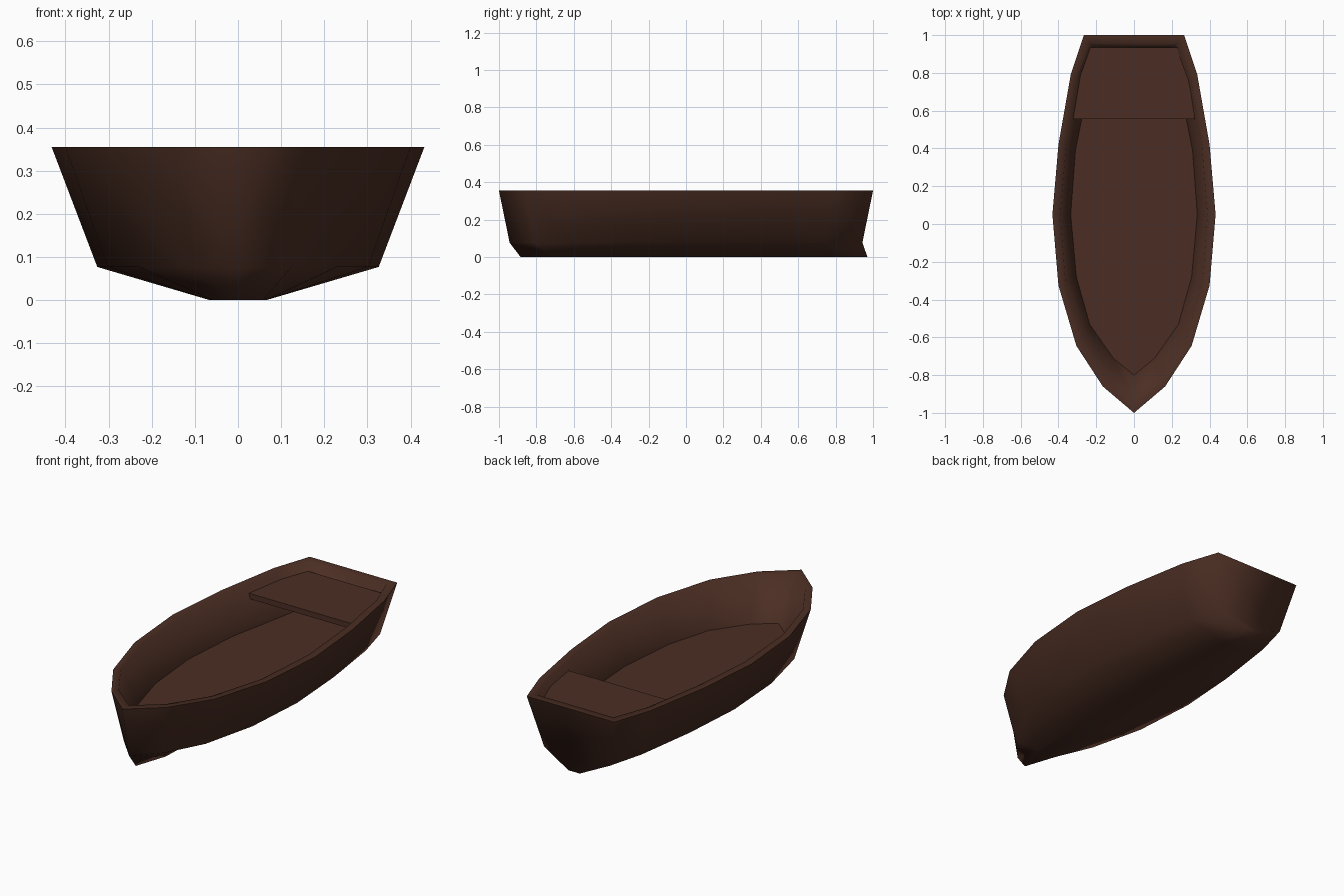
import bpy, bmesh

if "Cube" in bpy.data.objects:
    bpy.data.objects.remove(bpy.data.objects["Cube"])

wood = bpy.data.materials.new("dark brown wood")
wood.diffuse_color = (0.070, 0.027, 0.017, 1)
wood.use_nodes = True
wood.node_tree.nodes["Principled BSDF"].inputs["Base Color"].default_value = wood.diffuse_color


def mirrored(half):
    """Stern-to-bow half outline -> full closed outline, symmetric in x."""
    return half + [(-x, y) for x, y in reversed(half) if x > 0]


def loft(name, rings, sharp_rings, smooth=True):
    """Skin a stack of (outline, z) rings and cap both ends."""
    bm = bmesh.new()
    loops = [[bm.verts.new((x, y, z)) for x, y in pts] for pts, z in rings]
    n = len(loops[0])
    for a, b in zip(loops, loops[1:]):
        for i in range(n):
            j = (i + 1) % n
            bm.faces.new((a[i], a[j], b[j], b[i]))
    bm.faces.new(loops[0])
    bm.faces.new(loops[-1])
    bmesh.ops.recalc_face_normals(bm, faces=bm.faces[:])
    for f in bm.faces:
        f.smooth = smooth
    for r in sharp_rings:
        for i in range(n):
            bm.edges.get((loops[r][i], loops[r][(i + 1) % n])).smooth = False
    mesh = bpy.data.meshes.new(name)
    bm.to_mesh(mesh)
    bm.free()
    mesh.materials.append(wood)
    obj = bpy.data.objects.new(name, mesh)
    bpy.context.collection.objects.link(obj)
    return obj


# Half outlines, stern to bow
rim = [(.265, 1), (.335, .79), (.40, .42), (.432, .05),
       (.40, -.325), (.305, -.645), (.165, -.86), (0, -1)]
rim_inner = [(.23, .957), (.30, .77), (.36, .41), (.39, .05),
             (.362, -.32), (.275, -.62), (.145, -.825), (0, -.945)]
floor = [(.205, .93), (.24, .74), (.31, .39), (.335, .05),
         (.305, -.28), (.235, -.53), (.11, -.71), (0, -.80)]
chine = [(x * .755, y * .943) for x, y in rim]
keel = [(.035, .97), (.05, .77), (.06, .40), (.065, .05),
        (.065, -.30), (.065, -.56), (.058, -.71), (0, -.885)]

# Hull: keel strip, chine, rim, inner wall and floor
loft("hull", [(mirrored(keel), 0), (mirrored(chine), .077), (mirrored(rim), .355),
              (mirrored(rim_inner), .355), (mirrored(floor), .138)], (2, 4))

# Stern seat board
seat = mirrored([(.23, .935), (.29, .77), (.322, .555)])
loft("seat", [(seat, .28), (seat, .31)], (), smooth=False)
